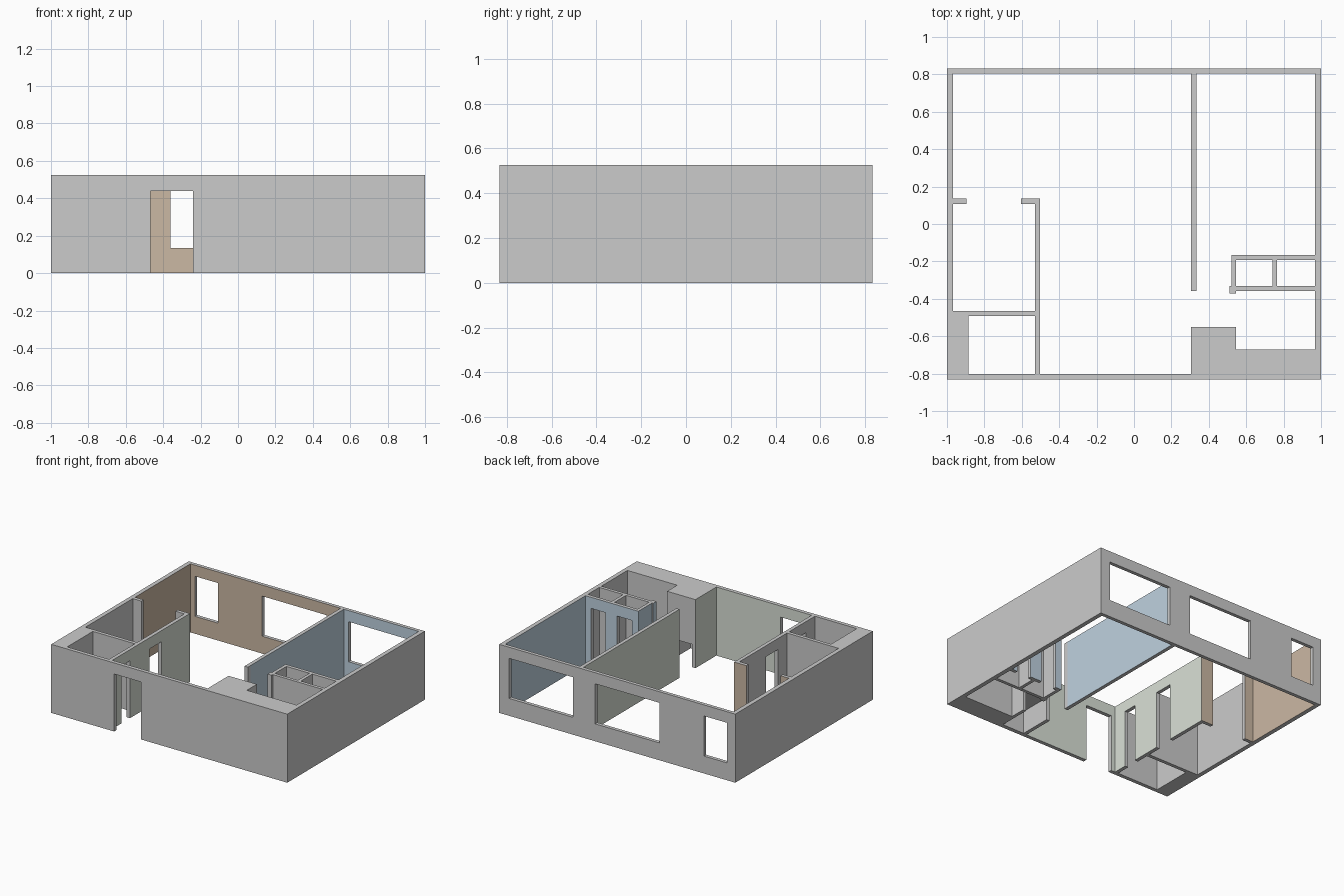
import bpy, bmesh
from mathutils import Vector

if "Cube" in bpy.data.objects:
    bpy.data.objects.remove(bpy.data.objects["Cube"])

H = 0.525      # wall height
DOOR = 0.44    # door and window head height
SILL = 0.133   # window sill height


def material(name, rgb):
    m = bpy.data.materials.new(name)
    m.diffuse_color = (*rgb, 1)
    m.use_nodes = True
    m.node_tree.nodes["Principled BSDF"].inputs["Base Color"].default_value = m.diffuse_color
    return m


GREY = material("plain", (0.8, 0.8, 0.8))
BROWN = material("brown_paint", (0.60, 0.48, 0.37))
BLUE = material("blue_paint", (0.52, 0.64, 0.74))
GREEN = material("green_paint", (0.70, 0.75, 0.68))


def box(name, x0, x1, y0, y1, z0=0.0, z1=H):
    bm = bmesh.new()
    bmesh.ops.create_cube(bm, size=1)
    for v in bm.verts:
        v.co = Vector((x1 if v.co.x > 0 else x0,
                       y1 if v.co.y > 0 else y0,
                       z1 if v.co.z > 0 else z0))
    me = bpy.data.meshes.new(name)
    bm.to_mesh(me)
    bm.free()
    ob = bpy.data.objects.new(name, me)
    bpy.context.collection.objects.link(ob)
    return ob


def cut(ob, *bounds):
    """Cut a box-shaped opening out of an object."""
    tool = box("cutter", *bounds)
    tool.hide_render = True
    mod = ob.modifiers.new("opening", 'BOOLEAN')
    mod.operation = 'DIFFERENCE'
    mod.solver = 'EXACT'
    mod.object = tool
    bpy.context.view_layer.objects.active = ob
    bpy.ops.object.modifier_apply(modifier=mod.name)
    bpy.data.objects.remove(tool)


def paint(ob, normal, at, mat, lo=-2.0, hi=2.0):
    """Paint the wall side at a plane, between lo and hi along the wall."""
    me = ob.data
    if not me.materials:
        me.materials.append(GREY)
    if mat.name not in me.materials:
        me.materials.append(mat)
    slot = me.materials.find(mat.name)
    n = Vector(normal)
    a = 0 if normal[0] else 1
    b = 1 - a
    bm = bmesh.new()
    bm.from_mesh(me)

    def side():
        return [f for f in bm.faces if f.normal.dot(n) > 0.9
                and abs(f.calc_center_median()[a] - at) < 0.004]

    for limit in (lo, hi):
        if abs(limit) < 1:
            co, no = Vector((0, 0, 0)), Vector((0, 0, 0))
            co[b], no[b] = limit, 1
            fs = side()
            geom = list({v for f in fs for v in f.verts}) + \
                list({e for f in fs for e in f.edges}) + fs
            bmesh.ops.bisect_plane(bm, geom=geom, plane_co=co, plane_no=no, dist=1e-5)
    bm.normal_update()
    for f in side():
        if lo < f.calc_center_bounds()[b] < hi:
            f.material_index = slot
    bm.to_mesh(me)
    bm.free()


# Outer walls with three back windows and the front door
shell = box("outer_walls", -1, 1, -0.832, 0.832)
cut(shell, -0.967, 0.967, -0.803, 0.805, -1, 1)
for x0, x1 in ((-0.93, -0.735), (-0.36, 0.187), (0.373, 0.915)):
    cut(shell, x0, x1, 0.75, 0.9, SILL, DOOR)
cut(shell, -0.467, -0.24, -0.9, -0.75, -1, DOOR)
paint(shell, (0, -1, 0), 0.805, BROWN, -2, 0.32)
paint(shell, (0, -1, 0), 0.805, BLUE, 0.32, 2)
paint(shell, (1, 0, 0), -0.967, BROWN, 0.122, 2)
paint(shell, (-1, 0, 0), 0.967, BLUE, -0.18, 2)
paint(shell, (0, 1, 0), -0.803, GREEN, -0.515, 0.32)

# Hall wall on the left with two doorways
hall = box("hall_wall", -0.53, -0.502, -0.803, 0.135)
for y0, y1 in ((-0.695, -0.59), (-0.355, -0.21)):
    cut(hall, -0.6, -0.4, y0, y1, -1, DOOR)
paint(hall, (1, 0, 0), -0.502, GREEN)
paint(hall, (0, 1, 0), 0.135, BROWN)

# Short wall ends beside the wide passage
for name, x0, x1 in (("passage_end_left", -0.967, -0.895),
                     ("passage_end_right", -0.605, -0.53)):
    paint(box(name, x0, x1, 0.108, 0.135), (0, 1, 0), 0.135, BROWN)

# Small room at the front left and its thick corner
box("small_room_wall", -0.967, -0.53, -0.492, -0.465)
box("left_corner_block", -0.967, -0.885, -0.803, -0.492)

# Long partition between living room and bedroom
part = box("bedroom_partition", 0.305, 0.333, -0.357, 0.805)
paint(part, (-1, 0, 0), 0.305, GREEN)
paint(part, (1, 0, 0), 0.333, BLUE, -0.325, 2)

# Closets with two doorways
closet = box("closet_front", 0.52, 0.967, -0.193, -0.166)
for x0, x1 in ((0.573, 0.70), (0.80, 0.92)):
    cut(closet, x0, x1, -0.3, -0.1, -1, DOOR)
paint(closet, (0, 1, 0), -0.166, BLUE)
paint(closet, (-1, 0, 0), 0.52, BLUE)
side_wall = box("closet_side", 0.52, 0.545, -0.332, -0.193)
paint(side_wall, (-1, 0, 0), 0.52, BLUE)
box("closet_back", 0.545, 0.967, -0.357, -0.332)
box("closet_divider", 0.74, 0.765, -0.332, -0.193)
post = box("closet_post", 0.51, 0.545, -0.371, -0.332)
paint(post, (-1, 0, 0), 0.51, BLUE)

# Thick blocks at the front right, the tall one with a low niche
tall = box("front_block", 0.305, 0.545, -0.803, -0.55)
cut(tall, 0.333, 0.52, -0.80, -0.5, -1, 0.175)
paint(tall, (-1, 0, 0), 0.305, GREEN)
box("front_right_block", 0.545, 0.967, -0.803, -0.672)
